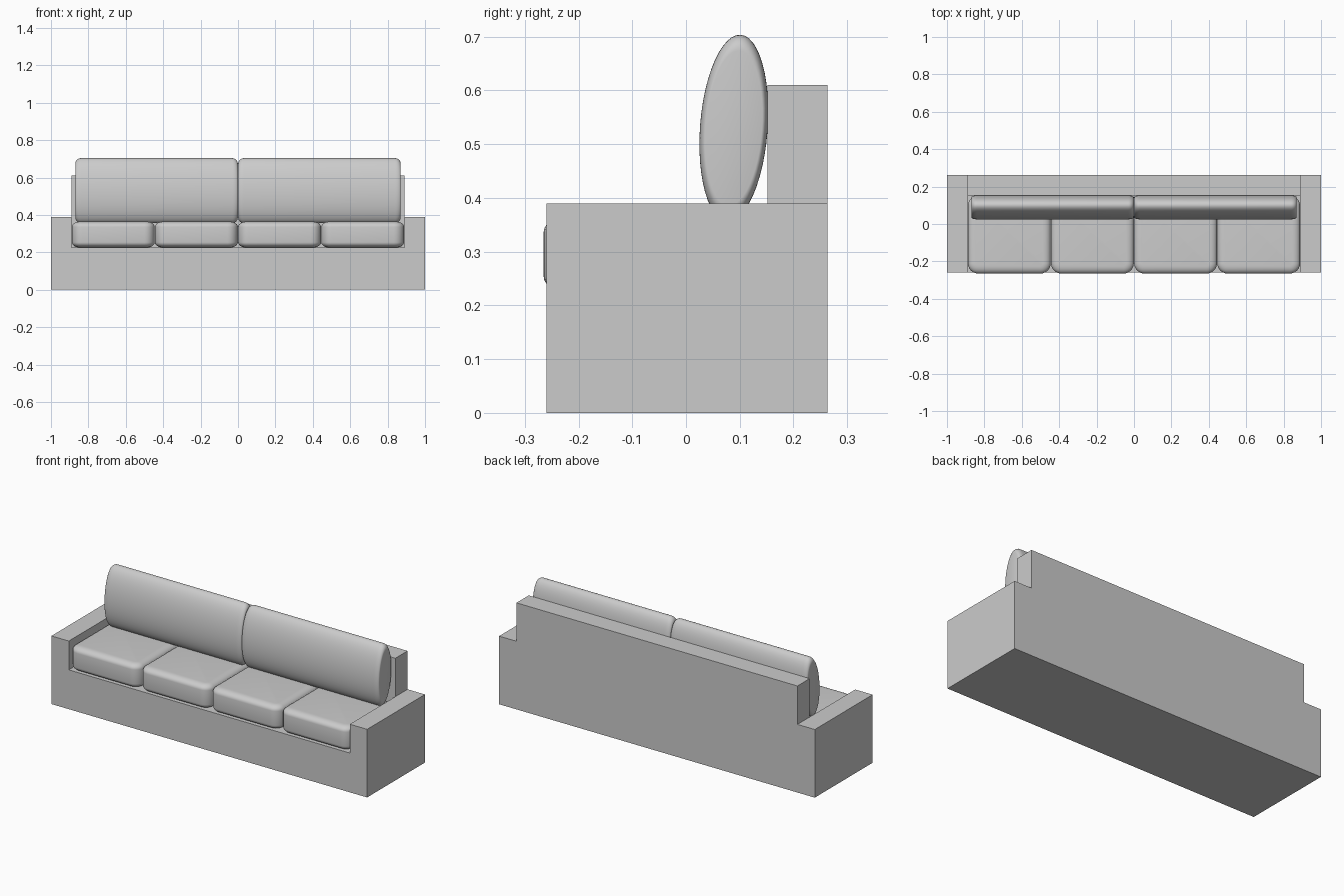
import bpy, bmesh, math
from mathutils import Vector

if "Cube" in bpy.data.objects:
    bpy.data.objects.remove(bpy.data.objects["Cube"])


def finish(bm, name, smooth=False):
    bmesh.ops.remove_doubles(bm, verts=bm.verts, dist=1e-5)
    bmesh.ops.recalc_face_normals(bm, faces=bm.faces)
    me = bpy.data.meshes.new(name)
    bm.to_mesh(me)
    bm.free()
    for p in me.polygons:
        p.use_smooth = smooth
    ob = bpy.data.objects.new(name, me)
    bpy.context.collection.objects.link(ob)
    return ob


def loft(name, rings):
    """Skin a list of equal-length closed rings and cap both ends."""
    bm = bmesh.new()
    rows = [[bm.verts.new(p) for p in r] for r in rings]
    n = len(rows[0])
    for a, b in zip(rows, rows[1:]):
        for i in range(n):
            j = (i + 1) % n
            bm.faces.new((a[i], a[j], b[j], b[i]))
    bm.faces.new(rows[0])
    bm.faces.new(rows[-1])
    return finish(bm, name, True)


# Frame: base, arms and back as one solid made of filled cells
xs = [-1, -0.89, 0.89, 1]
ys = [-0.26, 0.152, 0.263]
zs = [0, 0.225, 0.39, 0.61]
levels = {(0, 0): 2, (1, 0): 1, (2, 0): 2, (0, 1): 2, (1, 1): 3, (2, 1): 2}
bm = bmesh.new()
for (i, j), top in levels.items():
    for k in range(top):
        lo = Vector((xs[i], ys[j], zs[k]))
        hi = Vector((xs[i + 1], ys[j + 1], zs[k + 1]))
        for axis in range(3):
            u, v = [a for a in range(3) if a != axis]
            for step, end in ((-1, lo), (1, hi)):
                nb = [i, j, k]
                nb[axis] += step
                if 0 <= nb[2] < levels.get((nb[0], nb[1]), 0):
                    continue  # hidden between two cells
                quad = []
                for s, t in ((lo, lo), (hi, lo), (hi, hi), (lo, hi)):
                    p = Vector((0, 0, 0))
                    p[axis], p[u], p[v] = end[axis], s[u], t[v]
                    quad.append(bm.verts.new(p))
                bm.faces.new(quad)
bmesh.ops.remove_doubles(bm, verts=bm.verts, dist=1e-5)
bmesh.ops.dissolve_limit(bm, angle_limit=0.01, verts=bm.verts, edges=bm.edges)
finish(bm, "sofa_frame")


# Seat cushions: rounded slabs
def round_rect(x0, x1, y0, y1, r, inset, z, steps=6):
    pts = []
    for q, (cx, cy) in enumerate(((x1 - r, y1 - r), (x0 + r, y1 - r),
                                  (x0 + r, y0 + r), (x1 - r, y0 + r))):
        for s in range(steps + 1):
            a = math.pi / 2 * (q + s / steps)
            pts.append((cx + (r - inset) * math.cos(a),
                        cy + (r - inset) * math.sin(a), z))
    return pts


def seat_cushion(name, x0, x1):
    y0, y1, z0, z1 = -0.265, 0.152, 0.226, 0.364
    rh, rv, n = 0.04, 0.028, 6
    arc = [(rh * (1 - math.sin(math.pi / 2 * s / n)),
            rv * (1 - math.cos(math.pi / 2 * s / n))) for s in range(n + 1)]
    prof = [(d, z0 + h) for d, h in arc] + [(d, z1 - h) for d, h in reversed(arc)]
    loft(name, [round_rect(x0, x1, y0, y1, 0.055, d, z) for d, z in prof])


for c in range(4):
    x = -0.889 + c * 0.4445
    seat_cushion(f"seat_cushion_{c + 1}", x + 0.001, x + 0.4435)


# Back cushions: leaning elliptical bolsters with rounded ends
def ellipse(x, scale, sides=48):
    lean, a, b = math.radians(4.2), 0.063, 0.174
    pts = []
    for i in range(sides):
        t = 2 * math.pi * i / sides
        y, z = a * scale * math.cos(t), b * scale * math.sin(t)
        pts.append((x, 0.089 + y * math.cos(lean) + z * math.sin(lean),
                    0.53 + z * math.cos(lean) - y * math.sin(lean)))
    return pts


def back_cushion(name, x0, x1):
    r, n = 0.03, 6
    arc = [(r * (1 - math.cos(math.pi / 2 * s / n)),
            0.83 + 0.17 * math.sin(math.pi / 2 * s / n)) for s in range(n + 1)]
    prof = [(x0 + d, k) for d, k in arc] + [(x1 - d, k) for d, k in reversed(arc)]
    loft(name, [ellipse(x, k) for x, k in prof])


back_cushion("back_cushion_left", -0.87, -0.001)
back_cushion("back_cushion_right", 0.001, 0.87)
